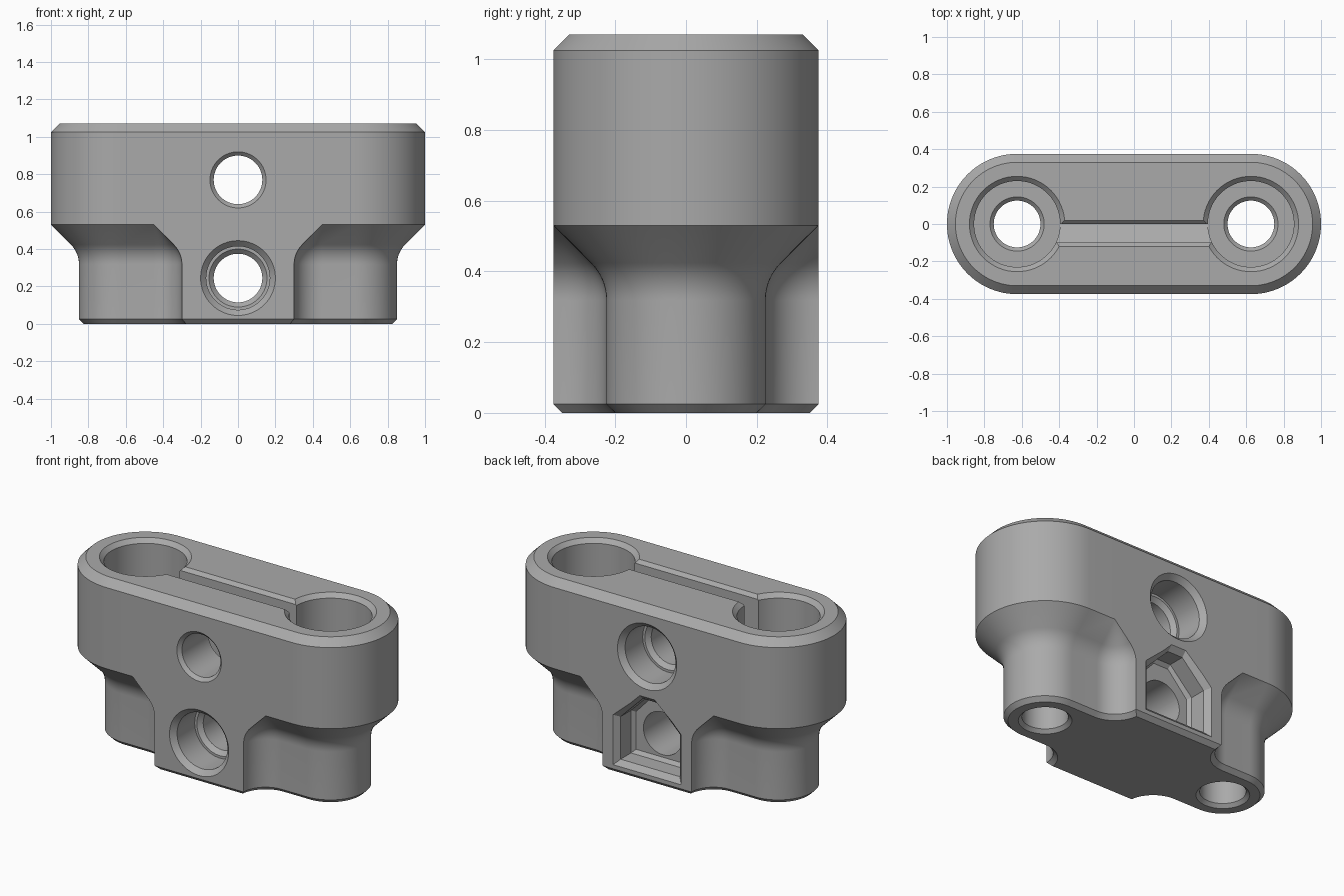
import bpy, bmesh, math
from math import sin, cos, pi
from mathutils import Matrix

old = bpy.data.objects.get("Cube")
if old:
    bpy.data.objects.remove(old)

grey = bpy.data.materials.new("mid grey")
grey.use_nodes = True
GREY = (0.4, 0.4, 0.4, 1)
grey.diffuse_color = GREY
grey.node_tree.nodes["Principled BSDF"].inputs["Base Color"].default_value = GREY


def loft(name, rings):
    """Closed solid through equally sized rings of points."""
    bm = bmesh.new()
    loops = [[bm.verts.new(p) for p in ring] for ring in rings]
    for a, b in zip(loops, loops[1:]):
        for i in range(len(a)):
            j = (i + 1) % len(a)
            bm.faces.new((a[i], a[j], b[j], b[i]))
    bm.faces.new(loops[0][::-1])
    bm.faces.new(loops[-1])
    bmesh.ops.remove_doubles(bm, verts=bm.verts, dist=0.0005)
    bmesh.ops.recalc_face_normals(bm, faces=bm.faces)
    mesh = bpy.data.meshes.new(name)
    bm.to_mesh(mesh)
    bm.free()
    mesh.materials.append(grey)
    ob = bpy.data.objects.new(name, mesh)
    bpy.context.collection.objects.link(ob)
    return ob


def outline(z, grow, fillet, front):
    """Two end lobes joined to the wide middle block by concave fillets."""
    quarter = []
    for i in range(25):
        a = i / 24 * pi / 2
        r = 0.225 + grow
        quarter.append((0.625 + r * cos(a), r * sin(a)))
    stop = math.asin((0.375 - front) / fillet) if fillet > 0.05 else 0
    for i in range(13):
        a = 1.5 * pi + (pi + stop - 1.5 * pi) * i / 12
        quarter.append((0.45 + fillet * cos(a),
                        min(front, 0.375 + fillet * sin(a))))
    half = quarter + [(-x, y) for x, y in reversed(quarter)][:-1]
    return [(x, y, z) for x, y in half + [(-x, -y) for x, y in half]]


cutters = []


def bore(name, profile, place):
    """Round cutter from (radius, height) pairs."""
    n = 64
    ob = loft(name, [[(r * cos(2 * pi * i / n), r * sin(2 * pi * i / n), h)
                      for i in range(n)] for r, h in profile])
    ob.data.transform(place)
    cutters.append(ob)


# Body: chamfered foot, straight neck, rounded flare, wide head, chamfered rim
layers = [(0, -0.025, 0.175, 0.35), (0.025, 0, 0.15, 0.375)]
for i in range(9):
    a = i / 8 * pi / 4
    e = 0.15 * (1 - cos(a))
    layers.append((0.318 + 0.15 * sin(a), e, 0.15 - e, 0.375))
layers += [(0.53, 0.15, 0, 0.375), (1.025, 0.15, 0, 0.375),
           (1.07, 0.105, 0, 0.33)]
body = loft("clamp_body", [outline(*layer) for layer in layers])

# Vertical stepped holes in both ends
for side, x in (("left", 0.625), ("right", -0.625)):
    bore(side + "_vertical_hole",
         [(0.165, -0.02), (0.125, 0.02), (0.125, 0.53), (0.145, 0.55),
          (0.23, 0.55), (0.23, 1.045), (0.275, 1.09)],
         Matrix.Translation((x, 0, 0)))

# Cross holes: local height runs along y
turn = Matrix.Rotation(-pi / 2, 4, 'X')
bore("upper_cross_hole",
     [(0.17, -0.395), (0.13, -0.355), (0.13, 0.15), (0.155, 0.175),
      (0.17, 0.175), (0.17, 0.345), (0.22, 0.395)],
     Matrix.Translation((0, 0, 0.77)) @ turn)
bore("lower_cross_hole",
     [(0.22, -0.395), (0.17, -0.345), (0.17, -0.175), (0.155, -0.175),
      (0.13, -0.15), (0.13, 0.3)],
     Matrix.Translation((0, 0, 0.245)) @ turn)

# House-shaped pocket in the back with a flared mouth


def house(y, d):
    right = [(0.2 + d, 0.08 - d), (0.2 + d, 0.34 + d / 2), (0.05, 0.49 + d)]
    pts = right + [(-x, z) for x, z in reversed(right)]
    return [(x, y, z) for x, z in pts]


cutters.append(loft("back_pocket", [house(0.225, -0.02), house(0.245, 0),
                                    house(0.345, 0), house(0.395, 0.05)]))

# Slot between the two wells, with chamfered lips and a sloping floor
section = [(0, 0.55), (0, 1.05), (0.035, 1.085),
           (-0.135, 1.085), (-0.1, 1.05), (-0.1, 0.6)]
cutters.append(loft("top_slot", [[(x, y, z) for y, z in section]
                                 for x in (-0.5, 0.5)]))

for cutter in cutters:
    cutter.hide_render = True
    mod = body.modifiers.new(cutter.name, 'BOOLEAN')
    mod.operation = 'DIFFERENCE'
    mod.solver = 'EXACT'
    mod.object = cutter

# Bake the cuts, drop the cutters and smooth the curved walls
bpy.context.view_layer.update()
graph = bpy.context.evaluated_depsgraph_get()
final = bpy.data.meshes.new_from_object(body.evaluated_get(graph))
body.modifiers.clear()
body.data = final
for cutter in cutters:
    bpy.data.objects.remove(cutter)
bpy.ops.object.select_all(action='DESELECT')
body.select_set(True)
bpy.context.view_layer.objects.active = body
bpy.ops.object.shade_smooth_by_angle(angle=math.radians(25))
